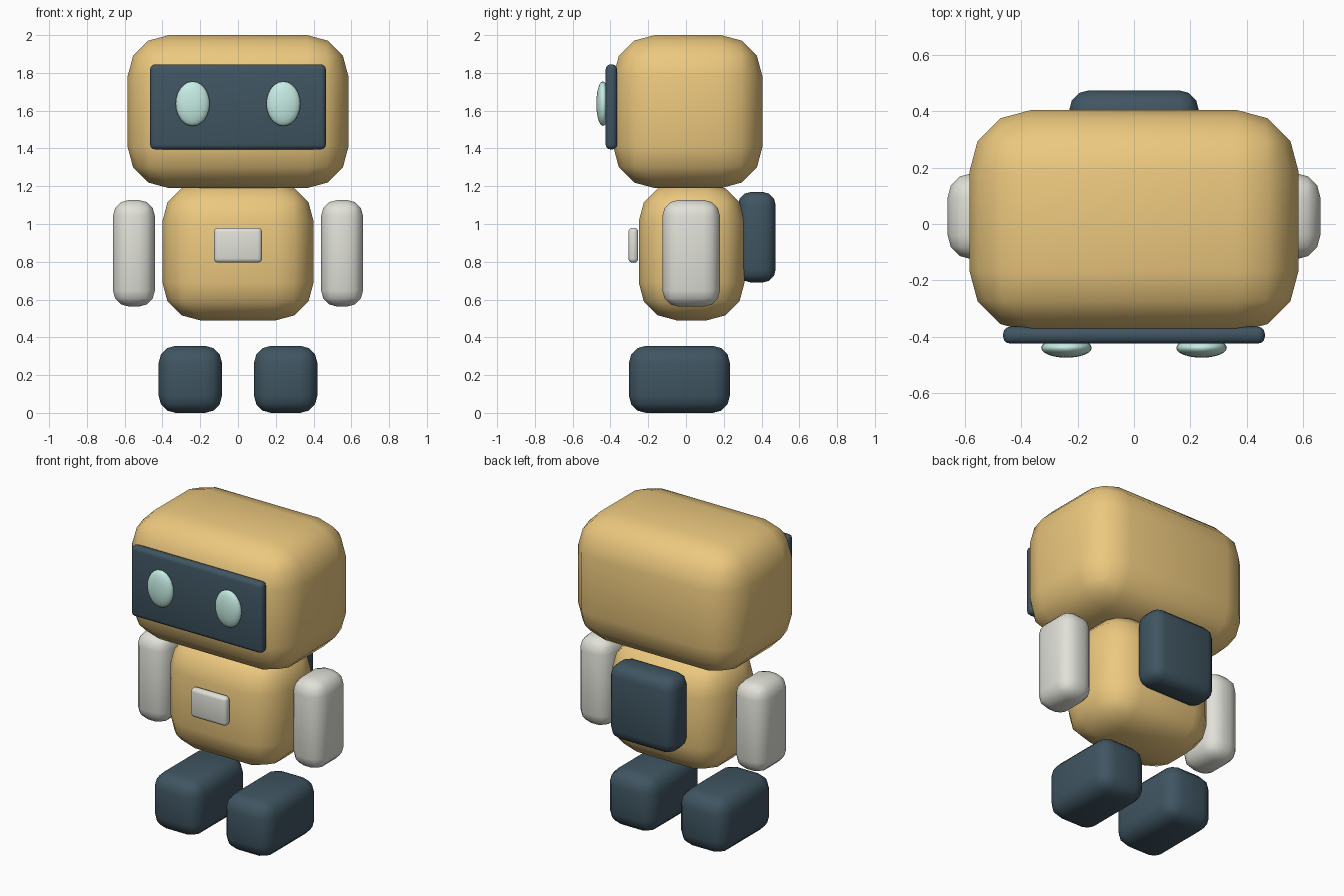
import bpy

if "Cube" in bpy.data.objects:
    bpy.data.objects.remove(bpy.data.objects["Cube"])


def material(name, rgb):
    m = bpy.data.materials.new(name)
    m.diffuse_color = (*rgb, 1)
    m.use_nodes = True
    m.node_tree.nodes["Principled BSDF"].inputs["Base Color"].default_value = m.diffuse_color
    return m


YELLOW = material("yellow_paint", (0.84, 0.58, 0.21))
NAVY = material("dark_slate", (0.05, 0.09, 0.12))
WHITE = material("off_white", (0.75, 0.75, 0.69))
MINT = material("mint_glow", (0.56, 0.84, 0.77))


def finish(ob, name, mat):
    ob.name = name
    ob.data.materials.append(mat)
    bpy.ops.object.shade_smooth_by_angle(angle=0.8)
    return ob


def rounded_box(name, x, y, z, bevel, mat, segments=3):
    """Bevelled box given by its (min, max) range on each axis."""
    ranges = (x, y, z)
    bpy.ops.mesh.primitive_cube_add(size=1, location=[(a + b) / 2 for a, b in ranges])
    ob = bpy.context.object
    ob.scale = [b - a for a, b in ranges]
    bpy.ops.object.transform_apply(location=False, rotation=False, scale=True)
    mod = ob.modifiers.new("Bevel", 'BEVEL')
    mod.width = bevel
    mod.segments = segments
    bpy.ops.object.modifier_apply(modifier=mod.name)
    return finish(ob, name, mat)


# Head and torso
rounded_box("head", (-0.585, 0.585), (-0.385, 0.405), (1.19, 2.0), 0.22, YELLOW)
rounded_box("torso", (-0.4, 0.4), (-0.25, 0.31), (0.49, 1.215), 0.2, YELLOW)

# Face screen, chest panel and backpack
rounded_box("face_screen", (-0.465, 0.465), (-0.425, -0.365), (1.395, 1.845), 0.025, NAVY)
rounded_box("chest_panel", (-0.127, 0.127), (-0.305, -0.253), (0.795, 0.98), 0.022, WHITE)
rounded_box("backpack", (-0.23, 0.23), (0.275, 0.475), (0.69, 1.17), 0.07, NAVY)

# Paired parts
for side, s in (("left", 1), ("right", -1)):
    rounded_box(side + "_arm", sorted((s * 0.44, s * 0.662)), (-0.125, 0.18), (0.563, 1.127), 0.085, WHITE)
    rounded_box(side + "_foot", sorted((s * 0.085, s * 0.42)), (-0.302, 0.232), (0.0, 0.355), 0.09, NAVY)
    bpy.ops.mesh.primitive_uv_sphere_add(segments=24, ring_count=12, radius=1,
                                         location=(s * 0.24, -0.44, 1.637))
    eye = bpy.context.object
    eye.scale = (0.09, 0.035, 0.118)
    bpy.ops.object.transform_apply(location=False, rotation=False, scale=True)
    finish(eye, side + "_eye", MINT)
